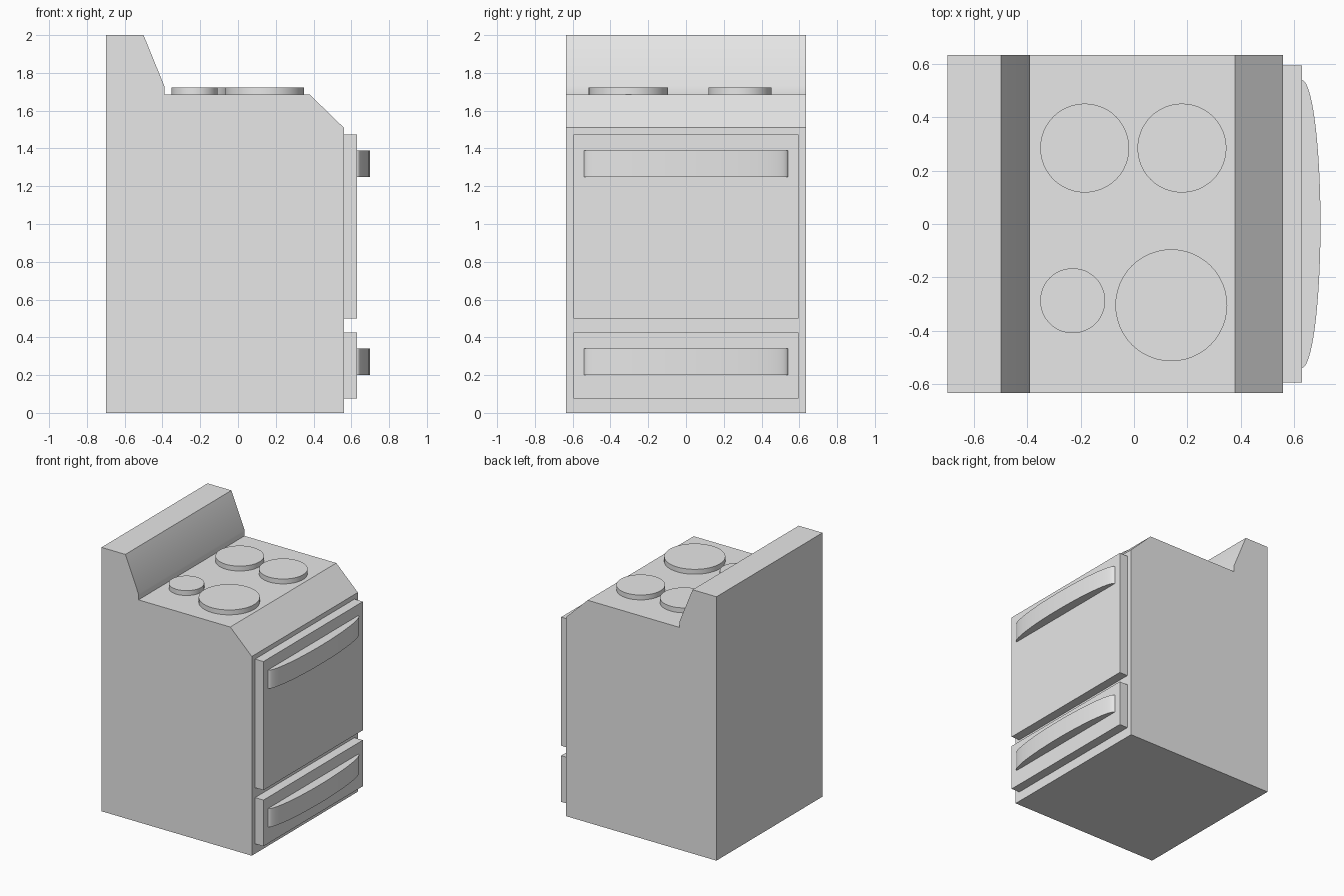
import bpy, bmesh, math

cube = bpy.data.objects.get("Cube")
if cube:
    bpy.data.objects.remove(cube, do_unlink=True)

GREY = (0.8, 0.8, 0.8, 1.0)
enamel = bpy.data.materials.new("light_grey_enamel")
enamel.use_nodes = True
enamel.diffuse_color = GREY
enamel.node_tree.nodes["Principled BSDF"].inputs["Base Color"].default_value = GREY


def prism(name, outline, offset):
    """Solid made by extruding a closed outline of 3D points along an offset."""
    bm = bmesh.new()
    base = bm.faces.new([bm.verts.new(p) for p in outline])
    new = bmesh.ops.extrude_face_region(bm, geom=[base], use_keep_orig=True)["geom"]
    bmesh.ops.translate(bm, vec=offset,
                        verts=[g for g in new if isinstance(g, bmesh.types.BMVert)])
    bmesh.ops.recalc_face_normals(bm, faces=bm.faces)
    mesh = bpy.data.meshes.new(name)
    bm.to_mesh(mesh)
    bm.free()
    mesh.materials.append(enamel)
    obj = bpy.data.objects.new(name, mesh)
    bpy.context.collection.objects.link(obj)
    bpy.ops.object.select_all(action="DESELECT")
    bpy.context.view_layer.objects.active = obj
    obj.select_set(True)
    bpy.ops.object.shade_smooth_by_angle(angle=math.radians(30))
    return obj


# Body with sloped control edge and raised back panel
half = 0.635
profile = [(-0.7, 0), (0.56, 0), (0.56, 1.51), (0.38, 1.685), (-0.39, 1.685),
           (-0.39, 1.73), (-0.5, 2), (-0.7, 2)]
prism("stove_body", [(x, -half, z) for x, z in profile], (0, 2 * half, 0))

# Oven door and drawer, each with a bowed handle
for part, low, high, grip in (("oven_door", 0.5, 1.475, 1.25),
                              ("drawer", 0.075, 0.425, 0.2)):
    w = 0.595
    prism(part + "_panel", [(0.56, -w, low), (0.56, w, low), (0.63, w, low), (0.63, -w, low)],
          (0, 0, high - low))
    steps = 40
    angles = [math.pi * (i / steps - 0.5) for i in range(steps + 1)]
    bow = [(0.63 + 0.07 * math.cos(a), 0.54 * math.sin(a), grip) for a in angles]
    prism(part + "_handle", bow, (0, 0, 0.14))

# Hotplates
plates = (("back_left", -0.185, 0.285, 0.167), ("front_left", 0.18, 0.285, 0.167),
          ("back_right", -0.23, -0.288, 0.122), ("front_right", 0.14, -0.305, 0.21))
for place, x, y, r in plates:
    turn = [math.tau * i / 48 for i in range(48)]
    prism(place + "_hotplate",
          [(x + r * math.cos(a), y + r * math.sin(a), 1.685) for a in turn], (0, 0, 0.037))
